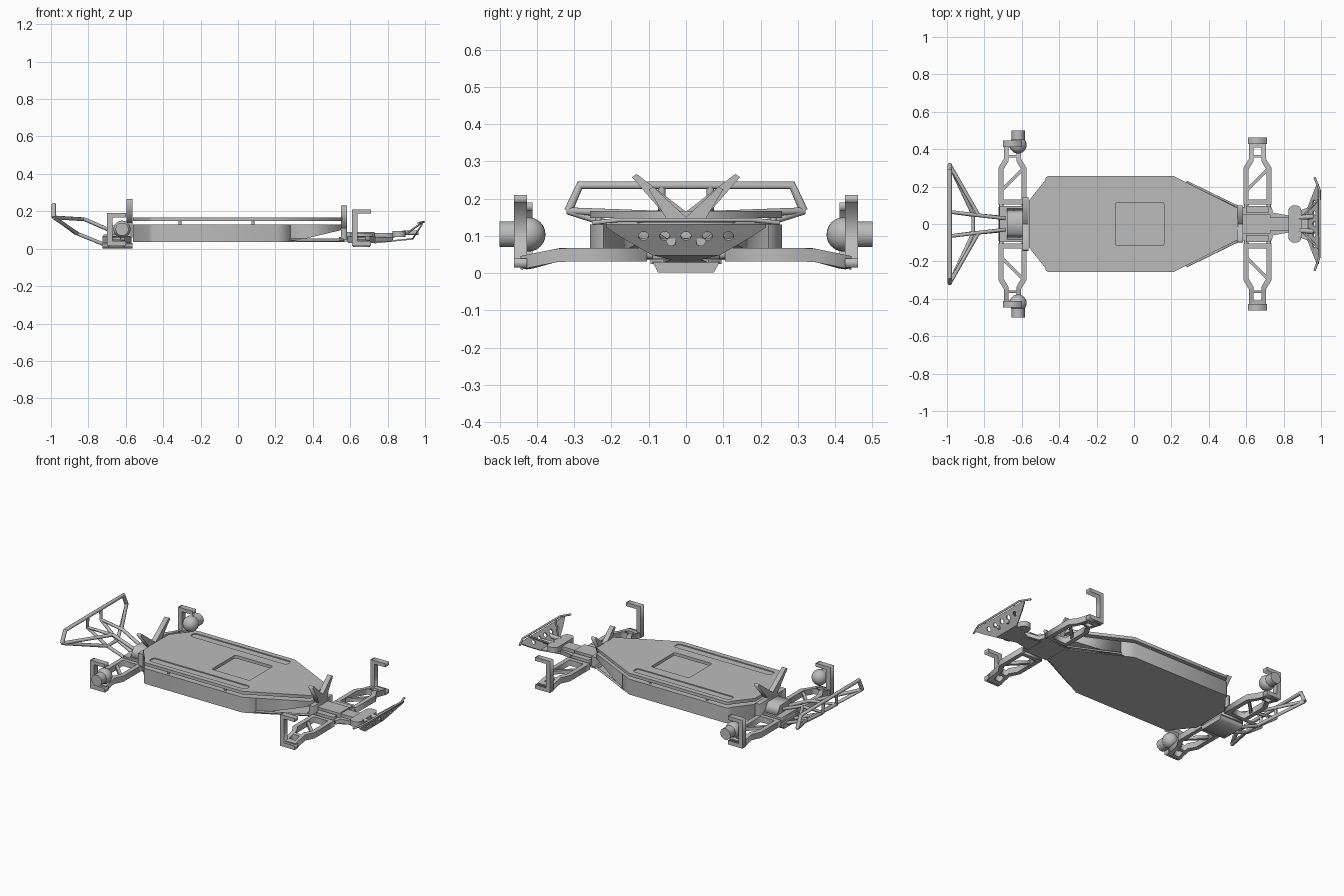
import bpy, math
from mathutils import Matrix, Vector

cube = bpy.data.objects.get("Cube")
if cube:
    bpy.data.objects.remove(cube, do_unlink=True)

grey = bpy.data.materials.new("plain_grey")
grey.use_nodes = True
grey.diffuse_color = (0.5, 0.5, 0.5, 1)
grey.node_tree.nodes["Principled BSDF"].inputs["Base Color"].default_value = (0.5, 0.5, 0.5, 1)

X, Y, Z = Vector((1, 0, 0)), Vector((0, 1, 0)), Vector((0, 0, 1))


def finish(ob, mirror=False, smooth=False):
    ob.data.materials.clear()
    ob.data.materials.append(grey)
    if mirror:
        ob.modifiers.new("Mirror", "MIRROR").use_axis = (False, True, False)
    if smooth:
        bpy.ops.object.shade_smooth_by_angle(angle=math.radians(40))
    return ob


def to_mesh(name, curve):
    ob = bpy.data.objects.new(name, curve)
    bpy.context.collection.objects.link(ob)
    bpy.ops.object.select_all(action="DESELECT")
    ob.select_set(True)
    bpy.context.view_layer.objects.active = ob
    bpy.ops.object.convert(target="MESH")
    return bpy.context.view_layer.objects.active


def plate(name, loops, thick, origin=(0, 0, 0), u=X, v=Y, mirror=False):
    """Flat outline with optional holes, thickened evenly about its plane."""
    cu = bpy.data.curves.new(name, "CURVE")
    cu.dimensions, cu.fill_mode, cu.extrude = "2D", "BOTH", thick / 2
    for loop in loops:
        sp = cu.splines.new("POLY")
        sp.points.add(len(loop) - 1)
        for p, co in zip(sp.points, loop):
            p.co = (co[0], co[1], 0, 1)
        sp.use_cyclic_u = True
    ob = to_mesh(name, cu)
    frame = Matrix((u, v, u.cross(v))).transposed().to_4x4()
    ob.data.transform(Matrix.Translation(origin) @ frame)
    return finish(ob, mirror)


def tube(name, pts, r, mirror=False):
    cu = bpy.data.curves.new(name, "CURVE")
    cu.dimensions, cu.bevel_depth, cu.bevel_resolution = "3D", r, 3
    cu.use_fill_caps = True
    sp = cu.splines.new("POLY")
    sp.points.add(len(pts) - 1)
    for p, co in zip(sp.points, pts):
        p.co = (*co, 1)
    return finish(to_mesh(name, cu), mirror, True)


def box(name, x, y, z, mirror=False):
    loop = [(x[0], y[0]), (x[1], y[0]), (x[1], y[1]), (x[0], y[1])]
    return plate(name, [loop], z[1] - z[0], (0, 0, sum(z) / 2), mirror=mirror)


def sym(half):
    """Close a half outline of (x, y) points across y = 0."""
    return half + [(x, -y) for x, y in reversed(half)]


def sym_u(half):
    return half + [(-a, b) for a, b in reversed(half) if a]


def rounded(x0, x1, y0, y1, r):
    corners = [(x1 - r, y1 - r), (x0 + r, y1 - r), (x0 + r, y0 + r), (x1 - r, y0 + r)]
    return [(cx + r * math.cos(math.radians(90 * i + 30 * k)),
             cy + r * math.sin(math.radians(90 * i + 30 * k)))
            for i, (cx, cy) in enumerate(corners) for k in range(4)]


# Tub with its underside swept up towards the nose
rear = [(-0.562, 0.125), (-0.478, 0.23), (-0.47, 0.25), (-0.455, 0.257), (0.21, 0.257), (0.28, 0.222)]
nose = [(0.28, 0.222), (0.555, 0.085)]
plate("tub", [sym(rear)], 0.095, (0, 0, 0.0825))
tub_nose = plate("tub_nose", [sym(nose)], 0.095, (0, 0, 0.0825))
for vert in tub_nose.data.vertices:
    if vert.co.z < 0.08 and vert.co.x > 0.5:
        vert.co.z = 0.10
plate("tub_floor", [sym([(0.27, 0.228), (0.57, 0.07)])], 0.007, (0, 0, 0.0385))

# Deck with pocket and sunken strips, standing on posts
slots = [rounded(-0.455, 0.21, y, y + 0.049, 0.018) for y in (0.176, -0.225)]
pocket = rounded(-0.1, 0.16, -0.115, 0.115, 0.012)
plate("deck", [sym(rear + nose[1:]), pocket] + slots, 0.019, (0, 0, 0.1575))
plate("deck_strip", [slots[0]], 0.01, (0, 0, 0.156), mirror=True)
for px in (-0.31, 0.08):
    tube("deck_post", [(px, 0.235, 0.125), (px, 0.235, 0.155)], 0.008, True)
tube("nose_brace", [(0.28, 0.226, 0.048), (0.57, 0.085, 0.05)], 0.006, True)

# Shock towers: slim V arms
for name, cx, arm in (
        ("rear_tower", -0.58, [(0.03, 0.13), (0, 0.15), (0, 0.165), (0.132, 0.266), (0.145, 0.258), (0.06, 0.16)]),
        ("front_tower", 0.567, [(0.03, 0.08), (0, 0.09), (0, 0.15), (0.088, 0.232), (0.1, 0.225), (0.055, 0.15)])):
    plate(name, [arm], 0.03, (cx, 0, 0), Y, Z, mirror=True)
box("rear_tower_foot", (-0.595, -0.565), (-0.13, 0.13), (0.06, 0.14))
box("front_tower_foot", (0.552, 0.582), (-0.095, 0.095), (0.05, 0.11))

# Suspension arms, uprights
for end, cx, top, uy in (("rear", -0.65, 0.19, 0.43), ("front", 0.66, 0.21, 0.444)):
    outer = [(0.075, 0.105), (0.075, 0.30), (0.045, 0.35), (0.045, uy)]
    inner = [(0.048, 0.13), (0.048, 0.29), (0.022, 0.335), (0.022, 0.355)]
    slot = [(0.022, 0.37), (0.022, 0.41)]
    arm = plate(end + "_arm", [sym_u(outer), sym_u(inner), sym_u(slot)], 0.036, (cx, 0, 0.05), mirror=True)
    for vert in arm.data.vertices:
        if vert.co.y > 0.34:
            vert.co.z -= 0.022 * min(1, (vert.co.y - 0.34) / 0.08)
    plate(end + "_arm_brace", [[(-0.06, 0.165), (-0.06, 0.19), (0.055, 0.305), (0.055, 0.28)]],
          0.02, (cx, 0, 0.05), mirror=True)
    for px in (cx - 0.06, cx + 0.06):
        tube(end + "_hinge_pin", [(px, 0, 0.05), (px, 0.12, 0.05)], 0.012, True)
    hook = [(-0.05, 0.015), (0.05, 0.015), (0.05, 0.04), (-0.022, 0.04),
            (-0.022, top - 0.022), (0.05, top - 0.022), (0.05, top), (-0.05, top)]
    plate(end + "_upright", [hook], 0.035, (cx, uy, 0), X, Z, mirror=True)

# Rear hubs
bpy.ops.mesh.primitive_uv_sphere_add(segments=24, ring_count=12, radius=0.046)
ball = bpy.context.object
ball.name = "rear_hub_ball"
ball.data.transform(Matrix.Translation((-0.62, 0.423, 0.104)))
finish(ball, True, True)
tube("rear_hub", [(-0.62, 0.43, 0.104), (-0.62, 0.5, 0.104)], 0.036, True)

# Rear gearbox and skid
plate("rear_skid", [sym_u([(0.075, 0.002), (0.09, 0.03)])], 0.16, (-0.645, 0, 0), Y, Z)
box("rear_gearbox", (-0.72, -0.57), (-0.095, 0.095), (0.025, 0.075))
plate("rear_gearbox_cover", [sym_u([(0.085, 0.07), (0.05, 0.125)])], 0.1, (-0.63, 0, 0), Y, Z)

# Rear bumper cage
bx = -0.985
tube("cage_hoop", [(bx, -0.316, 0.167), (bx, -0.285, 0.236),
                   (bx, 0.285, 0.236), (bx, 0.316, 0.167)], 0.012)
tube("cage_upper_side_strut", [(bx, 0.316, 0.167), (-0.83, 0.045, 0.157)], 0.010, True)
tube("cage_lower_side_strut", [(bx, 0.316, 0.167), (-0.86, 0.05, 0.082)], 0.010, True)
tube("cage_upper_strut", [(bx, 0.065, 0.236), (bx, 0.065, 0.17), (-0.82, 0.045, 0.157), (-0.69, 0.03, 0.10)], 0.010, True)
tube("cage_lower_strut", [(bx, 0.065, 0.17), (-0.87, 0.05, 0.085), (-0.71, 0.035, 0.02)], 0.010, True)
tube("cage_cross_tube", [(-0.86, -0.05, 0.082), (-0.86, 0.05, 0.082)], 0.010)

# Front bulkhead and nose
plate("front_bulkhead", [sym([(0.54, 0.09), (0.735, 0.09), (0.745, 0.06), (0.83, 0.045)])], 0.025, (0, 0, 0.05))
box("front_gearbox", (0.56, 0.73), (-0.05, 0.05), (0.04, 0.09))
box("front_hinge_block", (0.6, 0.72), (0.06, 0.095), (0.05, 0.08), True)
box("nose_beam", (0.72, 0.84), (-0.035, 0.035), (0.06, 0.083))
plate("nose_block", [rounded(0.825, 0.895, -0.1, 0.1, 0.03)], 0.033, (0, 0, 0.078))
tube("nose_fork", [(0.88, 0.035, 0.085), (0.965, 0.04, 0.085)], 0.013, True)

# Front skid and drilled bumper
slope = Vector((1, 0, 0.1)).normalized()
plate("front_skid", [sym([(0, 0.06), (0.08, 0.04), (0.205, 0.09)])], 0.008, (0.73, 0, 0.032), slope, Y)
holes = [[(0.057 * i + 0.014 * math.cos(a * math.pi / 6), 0.062 + 0.014 * math.sin(a * math.pi / 6))
          for a in range(12)] for i in range(-2, 3)]
face = [(0.09, 0), (0.17, 0.055), (0.215, 0.09), (0.215, 0.1)]
plate("front_bumper", [sym_u(face)] + holes, 0.008, (0.932, 0, 0.05), Y, Vector((0.55, 0, 0.835)).normalized())
tube("bumper_bar", [(0.965, -0.25, 0.135), (0.99, -0.18, 0.143), (0.993, 0.18, 0.143), (0.965, 0.25, 0.135)], 0.006)
tube("bumper_bar_stay", [(0.9, 0.04, 0.08), (0.985, 0.13, 0.14)], 0.005, True)
